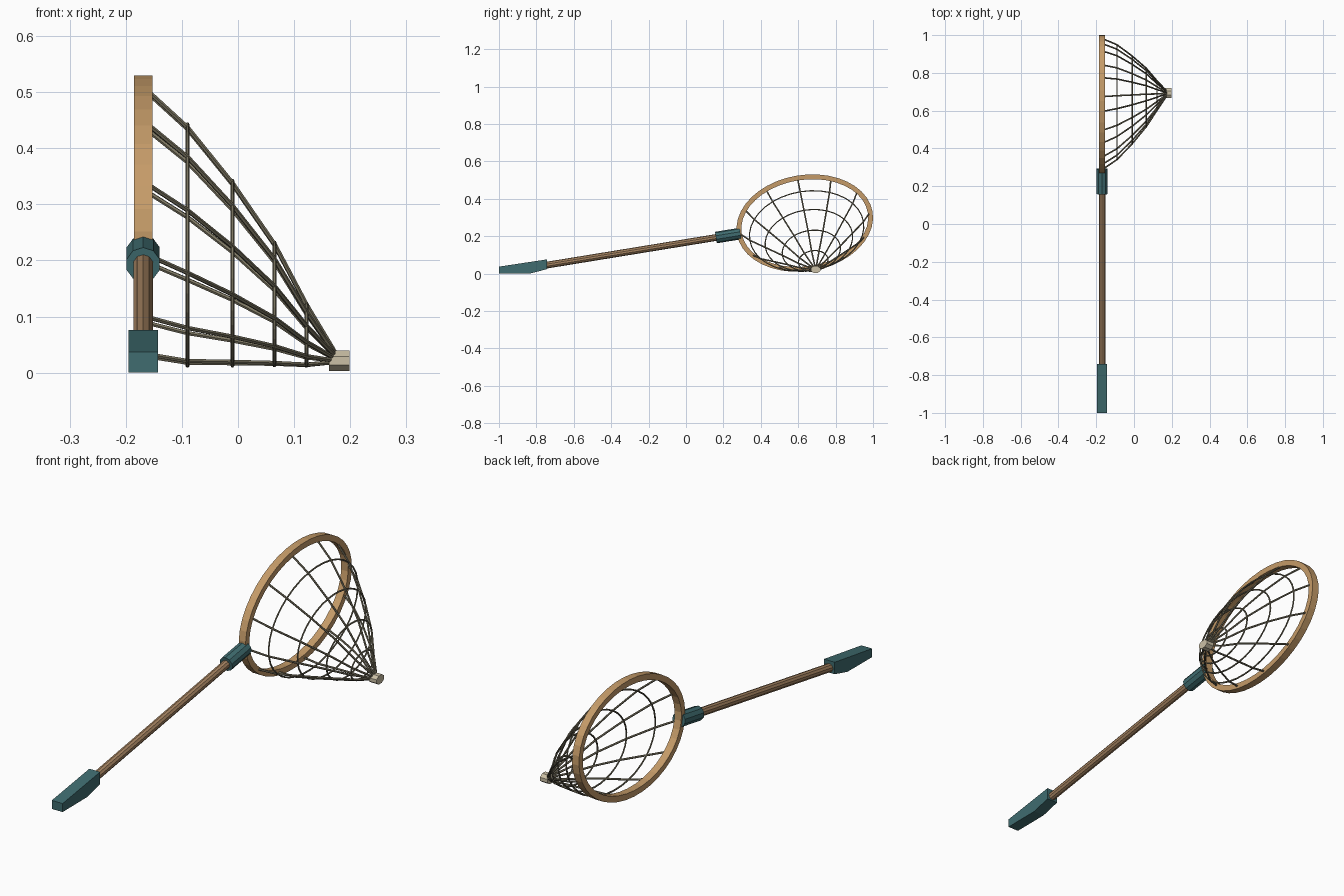
import bpy, bmesh, math
from mathutils import Vector, Matrix

if "Cube" in bpy.data.objects:
    bpy.data.objects.remove(bpy.data.objects["Cube"])

TILT = math.atan(0.163)
HX, HY, HZ = -0.169, 0.635, 0.27      # hoop centre
AXIS = Vector((0, math.cos(TILT), math.sin(TILT)))


def material(name, rgb):
    m = bpy.data.materials.new(name)
    m.diffuse_color = (*rgb, 1)
    m.use_nodes = True
    m.node_tree.nodes["Principled BSDF"].inputs["Base Color"].default_value = m.diffuse_color
    return m


HOOP = material("light_wood", (0.56, 0.33, 0.14))
POLE = material("wood", (0.38, 0.23, 0.12))
TEAL = material("teal", (0.05, 0.15, 0.16))
CORD = material("cord", (0.20, 0.18, 0.12))
CREAM = material("cream", (0.60, 0.53, 0.38))


def finish(name, bm, mat):
    bmesh.ops.recalc_face_normals(bm, faces=bm.faces[:])
    me = bpy.data.meshes.new(name)
    bm.to_mesh(me)
    bm.free()
    me.materials.append(mat)
    ob = bpy.data.objects.new(name, me)
    bpy.context.collection.objects.link(ob)
    return ob


def on_axis(y):
    return Vector((HX, y, HZ + (y - HY) * math.tan(TILT)))


def rod(name, p, q, r, sides, mat, scale=(1, 1, 1)):
    bm = bmesh.new()
    d = q - p
    rot = d.to_track_quat('Z', 'X').to_matrix().to_4x4()
    spin = Matrix.Rotation(math.pi / sides, 4, 'Z')
    bmesh.ops.create_cone(bm, cap_ends=True, segments=sides, radius1=r, radius2=r, depth=d.length,
                          matrix=Matrix.Translation((p + q) / 2) @ Matrix.Diagonal((*scale, 1)) @ rot @ spin)
    return finish(name, bm, mat)


def ellipse(x, cy, cz, a, b, t):
    u, v = a * math.cos(t), b * math.sin(t)
    c, s = math.cos(TILT), math.sin(TILT)
    return Vector((x, cy + u * c - v * s, cz + u * s + v * c))


# hoop: rectangular section swept round a tilted ellipse
N = 40
bm = bmesh.new()
section = [(-0.0165, 0), (0.0165, 0), (0.0165, -0.026), (-0.0165, -0.026)]
loops = [[bm.verts.new(ellipse(HX + dx, HY, HZ, 0.3675 + dr, 0.257 + dr, 2 * math.pi * i / N))
          for dx, dr in section] for i in range(N)]
for i in range(N):
    p, q = loops[i], loops[(i + 1) % N]
    for j in range(4):
        k = (j + 1) % 4
        bm.faces.new((p[j], p[k], q[k], q[j]))
finish("hoop", bm, HOOP)

# pole and collar
rod("pole", on_axis(-0.80), on_axis(0.25), 0.018, 10, POLE)
rod("collar", on_axis(0.16), on_axis(0.291), 0.031, 10, TEAL)

# grip: side profile extruded across x
bm = bmesh.new()
profile = [(-1, 0), (-0.83, 0.001), (-0.742, 0.024), (-0.742, 0.076), (-1, 0.037)]
face = bm.faces.new([bm.verts.new((HX - 0.026, y, z)) for y, z in profile])
ext = bmesh.ops.extrude_face_region(bm, geom=[face])
bmesh.ops.translate(bm, vec=(0.052, 0, 0), verts=[g for g in ext['geom'] if isinstance(g, bmesh.types.BMVert)])
finish("grip", bm, TEAL)


def cords(name, paths, cyclic, r):
    cu = bpy.data.curves.new(name, 'CURVE')
    cu.dimensions = '3D'
    cu.bevel_depth = r
    cu.bevel_resolution = 1
    cu.use_fill_caps = True
    for pts in paths:
        sp = cu.splines.new('POLY')
        sp.points.add(len(pts) - 1)
        for pt, co in zip(sp.points, pts):
            pt.co = (*co, 1)
        sp.use_cyclic_u = cyclic
        sp.use_smooth = False
    cu.materials.append(CORD)
    bpy.context.collection.objects.link(bpy.data.objects.new(name, cu))


# net: levels are (x, centre y, centre z, scale)
levels = [(HX, HY, HZ, 1), (-0.09, 0.645, 0.2275, 0.875), (-0.01, 0.657, 0.1775, 0.67),
          (0.065, 0.67, 0.1225, 0.445), (0.122, 0.68, 0.0675, 0.225), (0.18, 0.693, 0.022, 0.01)]


def net_point(level, t):
    x, cy, cz, s = level
    return ellipse(x, cy, cz, 0.352 * s, 0.243 * s, t)


cords("net_strands", [[net_point(l, k * math.pi / 6) for l in levels] for k in range(12)], False, 0.0042)
cords("net_rings", [[net_point(l, i * math.pi / 18) for i in range(36)] for l in levels[1:5]], True, 0.0036)

# bead at the net tip
rod("net_tip", Vector((0.162, 0.693, 0.0215)), Vector((0.199, 0.693, 0.0215)), 0.020, 8, CREAM, (1, 1.4, 1)).location = (0, -0.4 * 0, 0)
